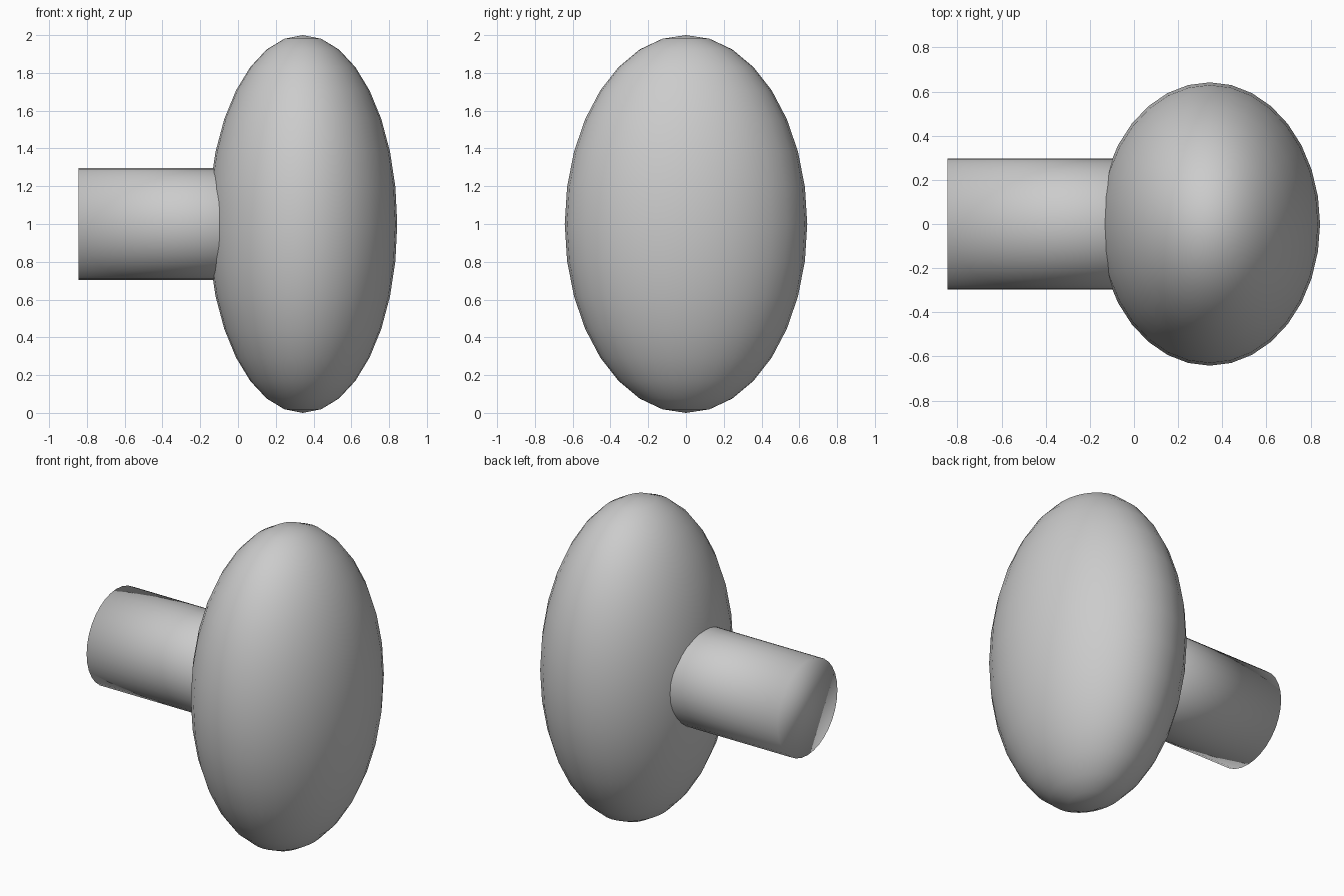
import bpy
from math import pi

cube = bpy.data.objects.get("Cube")
if cube:
    bpy.data.objects.remove(cube, do_unlink=True)

# Single plain grey
grey = bpy.data.materials.new("plain_grey")
grey.use_nodes = True
colour = (0.6, 0.6, 0.6, 1)
grey.diffuse_color = colour
grey.node_tree.nodes["Principled BSDF"].inputs["Base Color"].default_value = colour


def finish(name):
    obj = bpy.context.object
    obj.name = name
    obj.data.materials.append(grey)
    bpy.ops.object.shade_smooth()
    return obj


# Tall oval head
bpy.ops.mesh.primitive_uv_sphere_add(segments=32, ring_count=16, radius=1,
                                     location=(0.343, 0, 1))
head = finish("oval_head")
head.scale = (0.5, 0.642, 1)

# Round stem, running into the head
start, end = -0.845, 0.34
bpy.ops.mesh.primitive_cylinder_add(vertices=32, radius=0.297, depth=end - start,
                                    location=((start + end) / 2, 0, 1),
                                    rotation=(0, pi / 2, 0))
finish("round_stem")
